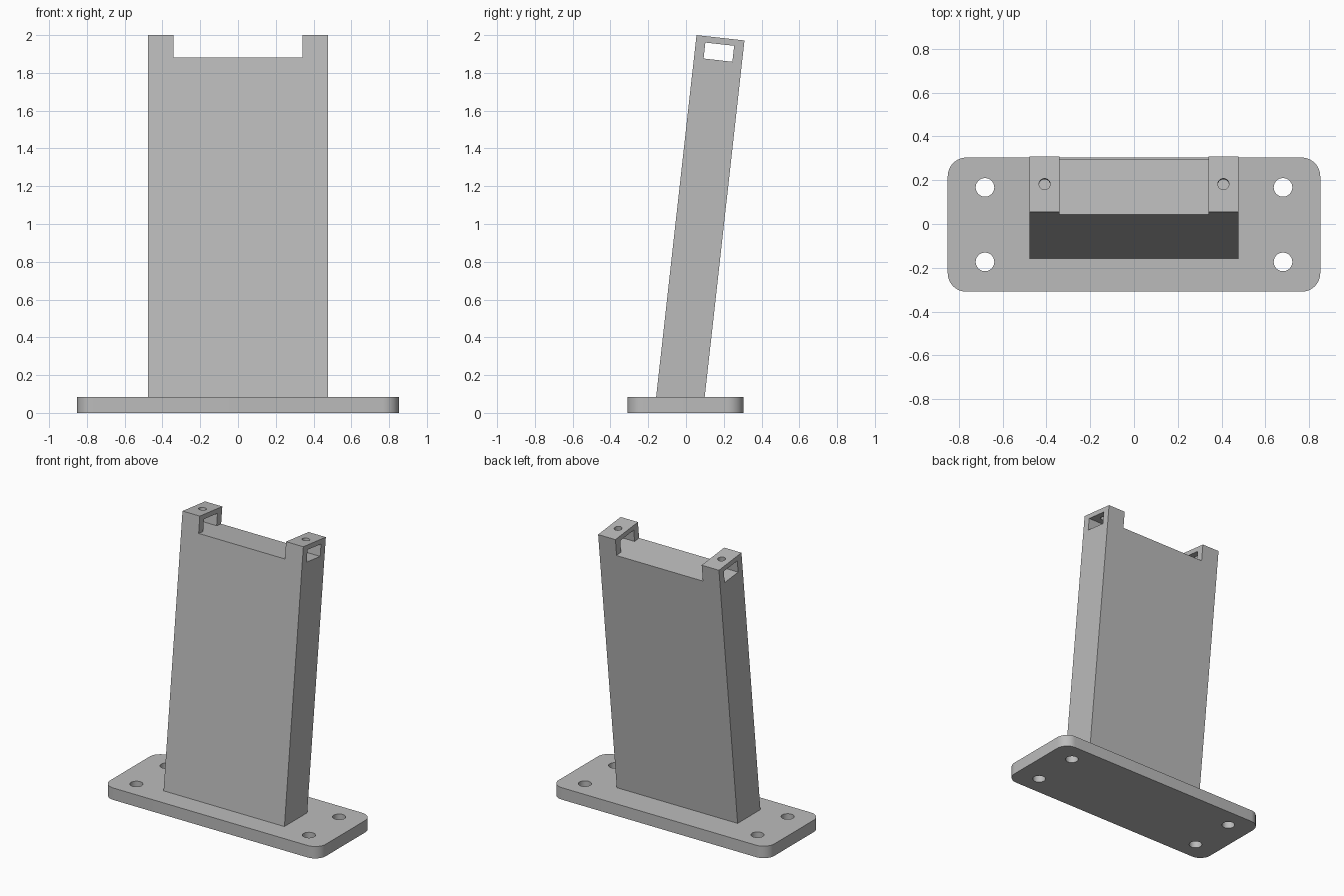
import bpy, bmesh, math
from mathutils import Matrix, Vector

cube = bpy.data.objects.get("Cube")
if cube:
    bpy.data.objects.remove(cube, do_unlink=True)

grey = bpy.data.materials.new("plain grey")
grey.use_nodes = True
colour = (0.5, 0.5, 0.5, 1)
grey.diffuse_color = colour
grey.node_tree.nodes["Principled BSDF"].inputs["Base Color"].default_value = colour

MM = 0.01703          # one design unit
LEAN = math.atan(0.1115)


def finish(name, bm):
    bmesh.ops.recalc_face_normals(bm, faces=bm.faces)
    mesh = bpy.data.meshes.new(name)
    bm.to_mesh(mesh)
    bm.free()
    mesh.materials.append(grey)
    obj = bpy.data.objects.new(name, mesh)
    bpy.context.collection.objects.link(obj)
    return obj


def box(name, low, high):
    bm = bmesh.new()
    low, high = Vector(low), Vector(high)
    bmesh.ops.create_cube(bm, size=1, matrix=Matrix.Translation((low + high) / 2)
                          @ Matrix.Diagonal((*(high - low), 1)))
    return finish(name, bm)


def rod(name, radius, x, y, z, depth):
    bm = bmesh.new()
    bmesh.ops.create_cone(bm, cap_ends=True, segments=40, radius1=radius, radius2=radius,
                          depth=depth, matrix=Matrix.Translation((x, y, z)))
    return finish(name, bm)


def cut(target, cutter):
    cutter.hide_render = True
    mod = target.modifiers.new("cut", 'BOOLEAN')
    mod.operation = 'DIFFERENCE'
    mod.solver = 'EXACT'
    mod.object = cutter
    select(target)
    bpy.ops.object.modifier_apply(modifier=mod.name)
    bpy.data.objects.remove(cutter, do_unlink=True)


def select(obj):
    bpy.ops.object.select_all(action='DESELECT')
    obj.select_set(True)
    bpy.context.view_layer.objects.active = obj


# Base plate with rounded corners and four screw holes
half_x, half_y, thick, radius = 50 * MM, 18 * MM, 5 * MM, 5 * MM
bm = bmesh.new()
outline = []
for i, (sx, sy) in enumerate([(1, 1), (-1, 1), (-1, -1), (1, -1)]):
    for k in range(13):
        a = math.pi / 2 * (i + k / 12)
        outline.append(bm.verts.new((sx * (half_x - radius) + radius * math.cos(a),
                                     sy * (half_y - radius) + radius * math.sin(a), 0)))
face = bm.faces.new(outline)
top = bmesh.ops.extrude_face_region(bm, geom=[face])["geom"]
bmesh.ops.translate(bm, vec=(0, 0, thick),
                    verts=[v for v in top if isinstance(v, bmesh.types.BMVert)])
base = finish("base_plate", bm)
for sx in (-1, 1):
    for sy in (-1, 1):
        cut(base, rod("screw_cutter", 2.5 * MM, sx * 40 * MM, sy * 10 * MM, thick / 2, 1))
base.location.y = -0.003

# Leaning column, modelled upright with its front top edge at the origin
width, deep = 28 * MM, 15 * MM
length = (2.0 - thick / 2) / math.cos(LEAN)
column = box("column", (-width, 0, -length), (width, deep, 0))

# Windows through the ears, then the notch between them
cut(column, box("window_cutter", (-1, 3 * MM, -7 * MM), (1, 12 * MM, -2 * MM)))
cut(column, box("notch_cutter", (-20 * MM, -1, -7 * MM), (20 * MM, 1, 1)))

# Pin holes in the ear tops
for sx in (-1, 1):
    cut(column, rod("pin_cutter", 1.5 * MM, sx * 24 * MM, deep / 2, 0, 8 * MM))
column.matrix_world = Matrix.Translation((0, 0.0556, 2)) @ Matrix.Rotation(-LEAN, 4, 'X')

for obj in (base, column):
    select(obj)
    bpy.ops.object.shade_smooth_by_angle(angle=math.radians(30))
